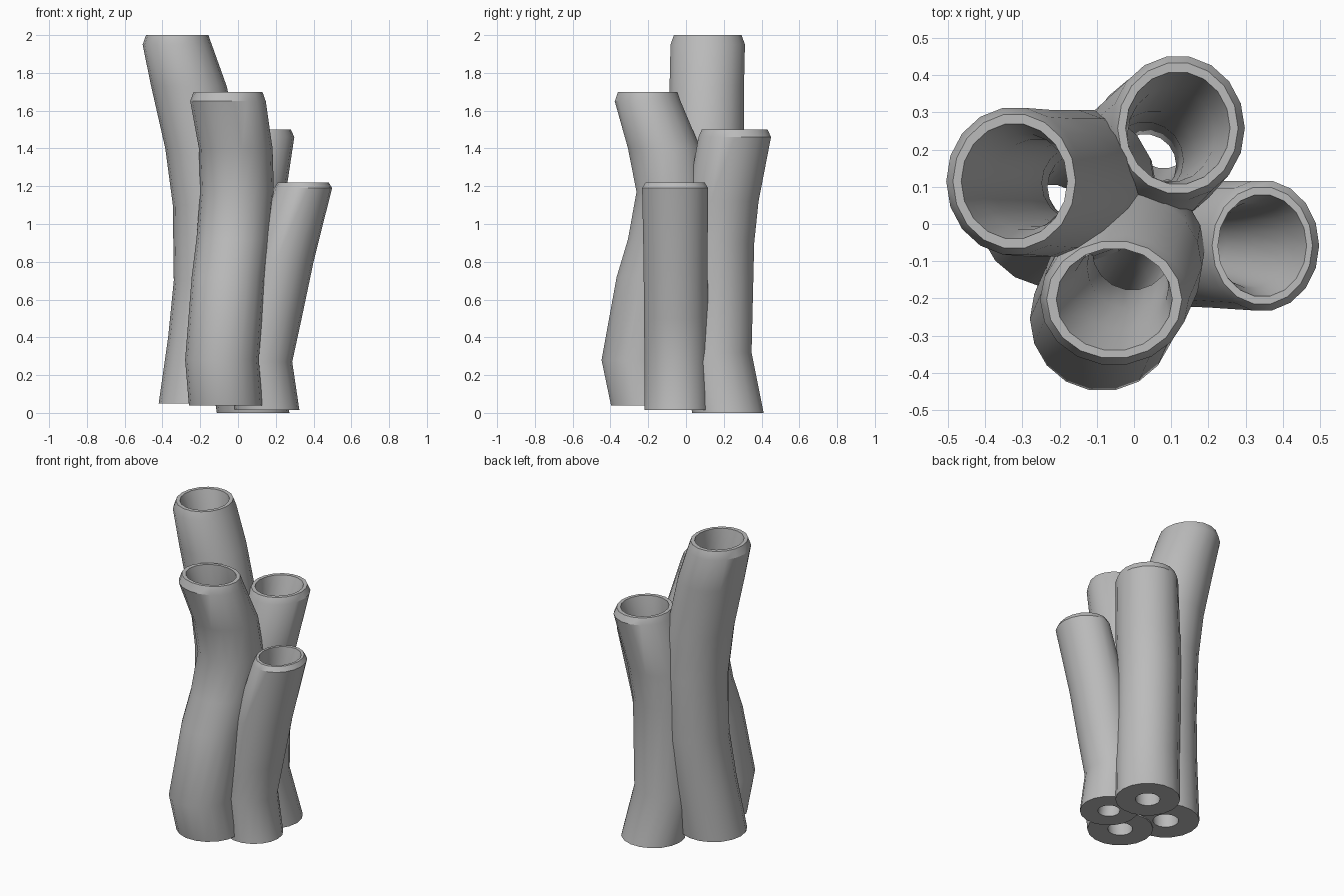
import bpy
import bmesh
from math import cos, sin, tau, radians

cube = bpy.data.objects.get("Cube")
if cube:
    bpy.data.objects.remove(cube)

SIDES = 18

# One plain grey for every tube
grey = bpy.data.materials.new("plain grey")
grey.use_nodes = True
colour = (0.5, 0.5, 0.5, 1)
grey.diffuse_color = colour
grey.node_tree.nodes["Principled BSDF"].inputs["Base Color"].default_value = colour


def build_tube(name, radius, mouth, path, top):
    """Hollow bent tube: path holds (x, y, z) centres, mouth the end radii."""
    bm = bmesh.new()

    def ring(centre, rx, ry):
        x, y, z = centre
        return [bm.verts.new((x + rx * cos(tau * i / SIDES),
                              y + ry * sin(tau * i / SIDES), z))
                for i in range(SIDES)]

    mx, my = mouth
    x, y, last = path[-1]
    # Outer wall, bottom to top, narrowing to the mouth at the end
    rings = [ring(p, radius, radius) for p in path[:-1]]
    rings.append(ring(path[-1], mx, my))
    # Bevelled lip and flared mouth
    lip = (x, y, top)
    rings.append(ring(lip, mx - 0.018, my - 0.018))
    rings.append(ring(lip, mx * 0.78, my * 0.78))
    px, py, pz = path[-2]
    t = 0.1 / (last - pz)
    throat = (x + (px - x) * t, y + (py - y) * t, last - 0.1)
    rings.append(ring(throat, mx * 0.65, my * 0.65))
    # Inner wall tapering down to the small bottom hole
    for p in reversed(path[:-1]):
        r = radius * (0.38 + 0.25 * (p[2] - path[0][2]) / last)
        rings.append(ring(p, r, r))
    # Closing the loop also makes the flat bottom annulus
    for a, b in zip(rings, rings[1:] + rings[:1]):
        for i in range(SIDES):
            j = (i + 1) % SIDES
            bm.faces.new((a[i], a[j], b[j], b[i]))
    bmesh.ops.recalc_face_normals(bm, faces=bm.faces)

    mesh = bpy.data.meshes.new(name)
    bm.to_mesh(mesh)
    bm.free()
    mesh.materials.append(grey)
    obj = bpy.data.objects.new(name, mesh)
    bpy.context.collection.objects.link(obj)
    bpy.ops.object.select_all(action='DESELECT')
    obj.select_set(True)
    bpy.context.view_layer.objects.active = obj
    bpy.ops.object.shade_smooth_by_angle(angle=radians(30))


# Tall tube, back right of the model
build_tube("tall_tube", 0.2, (0.183, 0.2), [
    (-0.22, 0.03, 0.05), (-0.17, 0.07, 0.4), (-0.14, 0.1, 0.7),
    (-0.145, 0.11, 1.1), (-0.185, 0.11, 1.4), (-0.26, 0.11, 1.73),
    (-0.322, 0.115, 1.95)], 2.0)

# Front tube with the strongest bend
build_tube("front_tube", 0.195, (0.2, 0.177), [
    (-0.065, -0.205, 0.04), (-0.085, -0.255, 0.28), (-0.05, -0.175, 0.72),
    (-0.025, -0.115, 0.92), (-0.005, -0.07, 1.17), (-0.012, -0.115, 1.4),
    (-0.053, -0.203, 1.65)], 1.7)

# Back tube
build_tube("back_tube", 0.192, (0.18, 0.195), [
    (0.08, 0.222, 0), (0.03, 0.158, 0.32), (0.03, 0.172, 0.9),
    (0.055, 0.195, 1.12), (0.118, 0.258, 1.46)], 1.5)

# Short side tube
build_tube("short_tube", 0.172, (0.153, 0.177), [
    (0.153, -0.05, 0.015), (0.115, -0.05, 0.27), (0.165, -0.053, 0.5),
    (0.228, -0.055, 0.8), (0.345, -0.058, 1.19)], 1.22)
